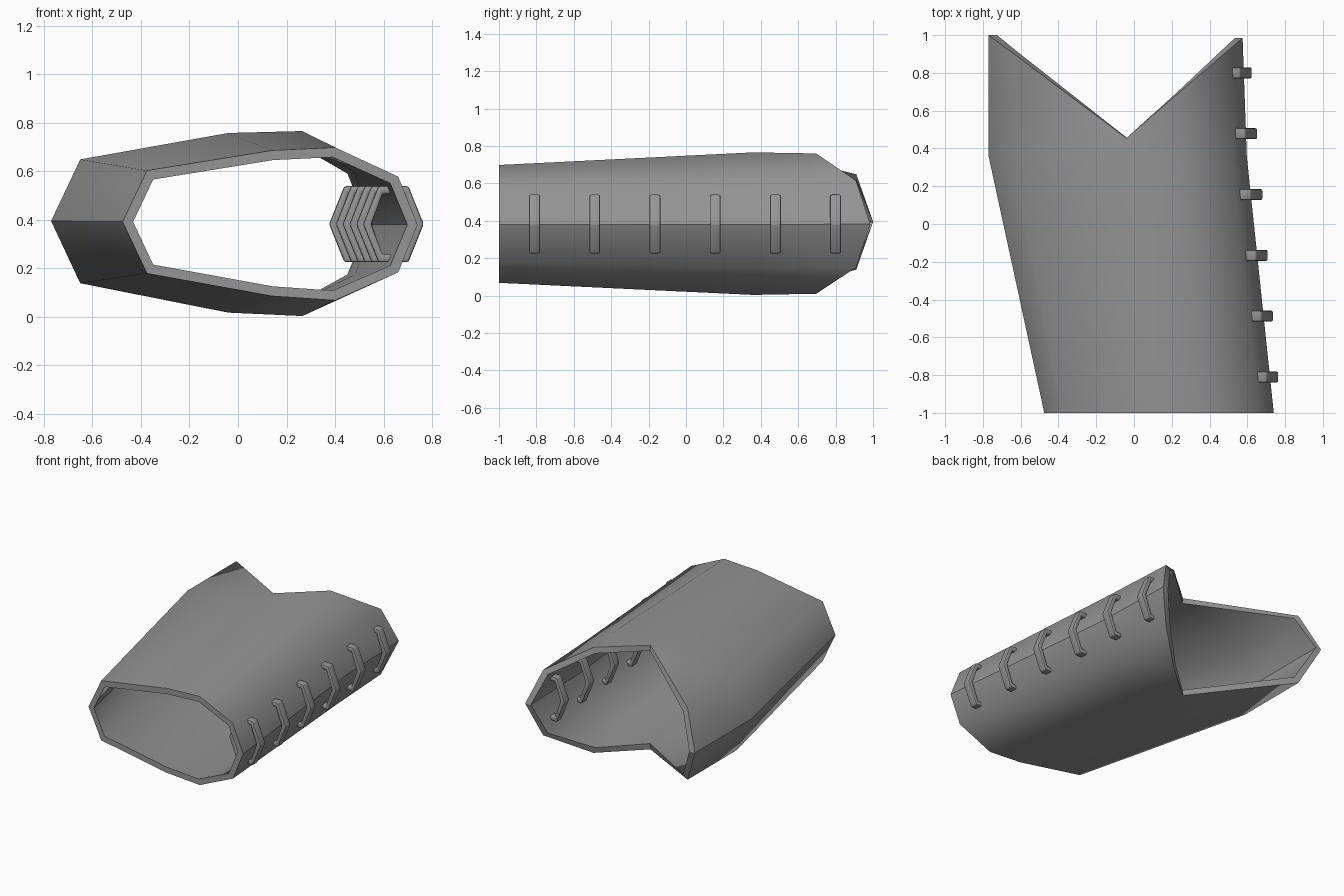
import bpy, bmesh, math

cube = bpy.data.objects.get("Cube")
if cube:
    bpy.data.objects.remove(cube, do_unlink=True)

MID = 0.387      # height of the two side ridges

grey = bpy.data.materials.new("grey")
grey.use_nodes = True
colour = (0.3, 0.3, 0.3, 1)
grey.diffuse_color = colour
grey.node_tree.nodes["Principled BSDF"].inputs["Base Color"].default_value = colour


def make_object(name, bm):
    bmesh.ops.recalc_face_normals(bm, faces=bm.faces)
    mesh = bpy.data.meshes.new(name)
    bm.to_mesh(mesh)
    bm.free()
    mesh.materials.append(grey)
    obj = bpy.data.objects.new(name, mesh)
    bpy.context.collection.objects.link(obj)
    bpy.ops.object.select_all(action='DESELECT')
    bpy.context.view_layer.objects.active = obj
    obj.select_set(True)
    return obj


def notch(x):
    """Depth of the V cut across the back opening."""
    d = x + 0.04
    return 0.455 + (-0.747 * d if d < 0 else 0.862 * d)


def full_loop(half):
    """Mirror an upper half outline (x, height above the ridges)."""
    return half + [(x, -h) for x, h in half[-2:0:-1]]


# Sleeve: three outlines joined along the arm, then thickened inwards
front = [(-0.475, 0), (-0.375, 0.212), (0.14, 0.30), (0.40, 0.315), (0.66, 0.197), (0.74, 0)]
middle = [(-0.77, 0), (-0.65, 0.255), (-0.04, 0.37), (0.265, 0.381), (0.515, 0.235), (0.597, 0)]
back = [(-0.77, 0), (-0.65, 0.255), (-0.04, 0.37), (0.24, 0.375), (0.487, 0.232), (0.575, 0)]

bm = bmesh.new()
rings = []
for half, y_at in ((front, lambda x: -1), (middle, lambda x: 0.36), (back, notch)):
    rings.append([bm.verts.new((x, y_at(x), MID + h)) for x, h in full_loop(half)])
for a, b in zip(rings, rings[1:]):
    n = len(a)
    for i in range(n):
        j = (i + 1) % n
        bm.faces.new((a[i], a[j], b[j], b[i]))
sleeve = make_object("sleeve", bm)
wall = sleeve.modifiers.new("wall", 'SOLIDIFY')
wall.thickness = 0.04
wall.offset = -1
wall.use_even_offset = True
bpy.ops.object.modifier_apply(modifier=wall.name)
for v in sleeve.data.vertices:
    if v.co.y < -0.9:
        v.co.y = -1
bpy.ops.object.shade_smooth_by_angle(angle=math.radians(70))

# Keep the side ridges crisp
verts = sleeve.data.vertices
for e in sleeve.data.edges:
    if all(abs(verts[i].co.z - MID) < 0.005 for i in e.vertices):
        e.use_edge_sharp = True

# Slight tilt of the whole sleeve towards its right side
for v in verts:
    v.co.z -= 0.01 * v.co.x


# Lacing rings: six-sided links passing through the wall
def hexagon(tip, shoulder, height):
    return [(-tip, 0), (-shoulder, height), (shoulder, height),
            (tip, 0), (shoulder, -height), (-shoulder, -height)]


def lacing_ring(name, x, y):
    bm = bmesh.new()
    loops = [[bm.verts.new((x + px, y + side, 0.382 + pz)) for px, pz in outline]
             for outline, side in ((hexagon(0.125, 0.062, 0.157), -0.029),
                                   (hexagon(0.125, 0.062, 0.157), 0.029),
                                   (hexagon(0.09, 0.045, 0.125), 0.029),
                                   (hexagon(0.09, 0.045, 0.125), -0.029))]
    for k in range(4):
        a, b = loops[k], loops[(k + 1) % 4]
        for i in range(6):
            j = (i + 1) % 6
            bm.faces.new((a[i], a[j], b[j], b[i]))
    make_object(name, bm)
    bevel = bpy.context.object.modifiers.new("soft_edges", 'BEVEL')
    bevel.width = 0.009
    bevel.segments = 2
    bevel.limit_method = 'ANGLE'
    bpy.ops.object.modifier_apply(modifier=bevel.name)
    bpy.ops.object.shade_smooth_by_angle(angle=math.radians(35))


for i in range(6):
    lacing_ring(f"lacing_ring_{i + 1}", 0.64 - 0.028 * i, -0.81 + 0.322 * i)
